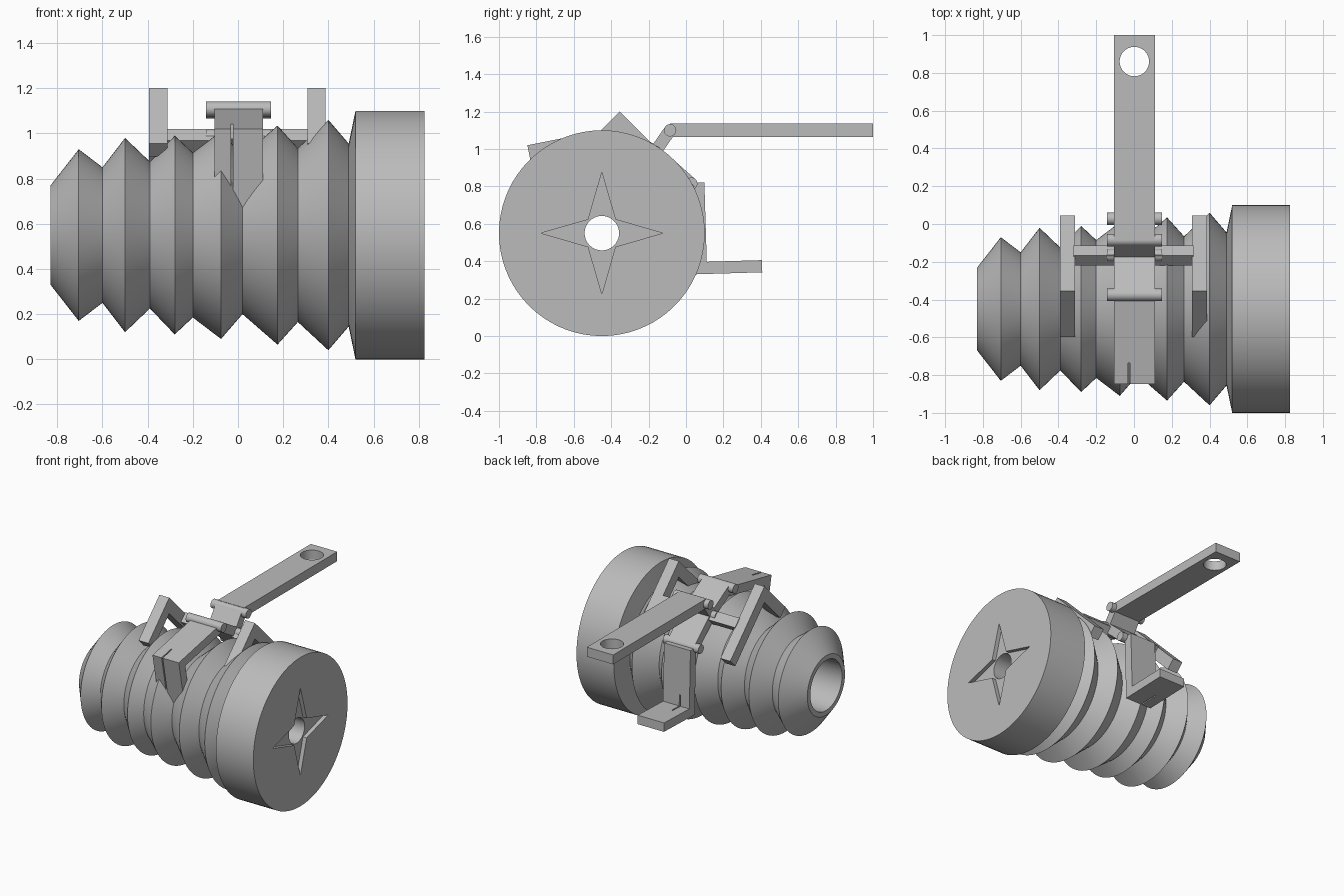
import bpy, bmesh, math
from mathutils import Vector

cube = bpy.data.objects.get("Cube")
if cube:
    bpy.data.objects.remove(cube, do_unlink=True)

grey = bpy.data.materials.new("plain grey")
grey.use_nodes = True
grey.diffuse_color = (0.5, 0.5, 0.5, 1)
for node in grey.node_tree.nodes:
    if node.type == 'BSDF_PRINCIPLED':
        node.inputs["Base Color"].default_value = grey.diffuse_color

AXIS_Y, AXIS_Z = -0.45, 0.55


def activate(ob):
    bpy.ops.object.select_all(action='DESELECT')
    ob.select_set(True)
    bpy.context.view_layer.objects.active = ob


def finish(bm, name, smooth=False):
    bmesh.ops.recalc_face_normals(bm, faces=bm.faces)
    me = bpy.data.meshes.new(name)
    bm.to_mesh(me)
    bm.free()
    me.materials.append(grey)
    ob = bpy.data.objects.new(name, me)
    bpy.context.collection.objects.link(ob)
    if smooth:
        activate(ob)
        bpy.ops.object.shade_smooth_by_angle(angle=math.radians(25))
    return ob


def prism(name, pts, x0, x1, smooth=False):
    """Extrude a (y, z) outline along x."""
    bm = bmesh.new()
    face = bm.faces.new([bm.verts.new((x0, y, z)) for y, z in pts])
    ext = bmesh.ops.extrude_face_region(bm, geom=[face])
    moved = [v for v in ext["geom"] if isinstance(v, bmesh.types.BMVert)]
    bmesh.ops.translate(bm, vec=(x1 - x0, 0, 0), verts=moved)
    return finish(bm, name, smooth)


def lathe(name, profile, segs=72):
    """Revolve a closed (x, radius) outline around the body axis."""
    bm = bmesh.new()
    rings = []
    for i in range(segs):
        a = 2 * math.pi * i / segs
        rings.append([bm.verts.new((x, AXIS_Y + r * math.cos(a), AXIS_Z + r * math.sin(a)))
                      for x, r in profile])
    n = len(profile)
    for i in range(segs):
        a, b = rings[i], rings[(i + 1) % segs]
        for j in range(n):
            k = (j + 1) % n
            bm.faces.new((a[j], a[k], b[k], b[j]))
    return finish(bm, name, True)


def cut(ob, cutter):
    mod = ob.modifiers.new("cut", 'BOOLEAN')
    mod.operation, mod.solver, mod.object = 'DIFFERENCE', 'EXACT', cutter
    activate(ob)
    bpy.ops.object.modifier_apply(modifier=mod.name)
    bpy.data.objects.remove(cutter, do_unlink=True)


def circle(y, z, r, n=32):
    return [(y + r * math.cos(2 * math.pi * i / n), z + r * math.sin(2 * math.pi * i / n))
            for i in range(n)]


def angle_outline(corner, along, length, depth, t):
    """L outline: one leg runs along, the other at right angles, inward."""
    k, u = Vector(corner), Vector(along).normalized()
    v = Vector((u.y, -u.x))
    return [k, k + u * length, k + u * length + v * t, k + u * t + v * t,
            k + u * t + v * depth, k + v * depth]


def strap(name, p, q, t, x0, x1):
    p, q = Vector(p), Vector(q)
    d = (q - p).normalized() * t / 2
    s = Vector((-d.y, d.x))
    return prism(name, [p + s, q + s, q - s, p - s], x0, x1)


# Pleated body with the end drum and a stepped bore
body = lathe("bellows_body", [
    (-0.83, 0.22), (-0.705, 0.38), (-0.60, 0.30), (-0.50, 0.43), (-0.39, 0.325),
    (-0.28, 0.44), (-0.20, 0.365), (-0.075, 0.46), (0.02, 0.35), (0.175, 0.485),
    (0.265, 0.385), (0.40, 0.51), (0.49, 0.405), (0.52, 0.55), (0.825, 0.55),
    (0.825, 0.092), (0.52, 0.092), (0.52, 0.185), (-0.83, 0.185)])

# Four-pointed star recess in the drum face
star = []
for i in range(8):
    r, a = (0.325 if i % 2 == 0 else 0.103), i * math.pi / 4
    star.append((AXIS_Y + r * math.cos(a), AXIS_Z + r * math.sin(a)))
cut(body, prism("star_cutter", star, 0.795, 0.9))
activate(body)
bpy.ops.object.shade_smooth_by_angle(angle=math.radians(25))

# Hinge pins
W0, W1, T = -0.105, 0.11, 0.065
front_pin, mid_pin, back_pin, arm_pin = (-0.375, 1.108), (-0.165, 0.985), (0.028, 0.815), (-0.085, 1.1)
for name, p in (("front_pin", front_pin), ("middle_pin", mid_pin),
                ("back_pin", back_pin), ("arm_pin", arm_pin)):
    prism(name, circle(*p, 0.033), -0.142, 0.147, True)

# Front and back hooks, each with a thin slit
front = prism("front_hook", angle_outline((-0.848, 1.02), (1, 0.2), 0.485, 0.37, T), W0, W1)
cut(front, prism("slit_cutter", [(-1, 0.5), (-0.735, 0.5), (-0.735, 1.3), (-1, 1.3)], -0.031, -0.022))
back = prism("back_hook", [(y, z) for y, z in
             angle_outline((0.048, 0.33), (0.03, -1), -0.49, -0.36, -T)], W0, W1)
cut(back, prism("slit_cutter", [(-0.1, 0.2), (0.2, 0.2), (0.2, 0.48), (-0.1, 0.48)], -0.031, -0.022))

# Strap links and lever link
strap("front_link", front_pin, mid_pin, T, W0, W1)
strap("back_link", mid_pin, back_pin, T, W0, W1)
strap("lever_link", arm_pin, mid_pin, T, W0, W1)

# Lever arm with a round hole
arm = strap("lever_arm", (-0.085, 1.1), (1.0, 1.1), 0.07, W0, W1)
bm = bmesh.new()
bmesh.ops.create_cone(bm, cap_ends=True, segments=40, radius1=0.078, radius2=0.078, depth=0.4)
bmesh.ops.translate(bm, vec=(0.002, 0.86, 1.1), verts=bm.verts)
cut(arm, finish(bm, "hole_cutter"))
activate(arm)
bpy.ops.object.shade_smooth_by_angle(angle=math.radians(25))

# Angle brackets and the cross bars that carry the middle pin
bracket = angle_outline((-0.355, 1.2), (1, -1), 0.565, 0.345, 0.083)
for side, x0, x1 in (("right", -0.393, -0.313), ("left", 0.307, 0.387)):
    prism(side + "_bracket", bracket, x0, x1)
for side, x0, x1 in (("right", -0.32, -0.1), ("left", 0.1, 0.315)):
    prism(side + "_cross_bar", circle(-0.167, 0.968, 0.052, 4), x0, x1)
